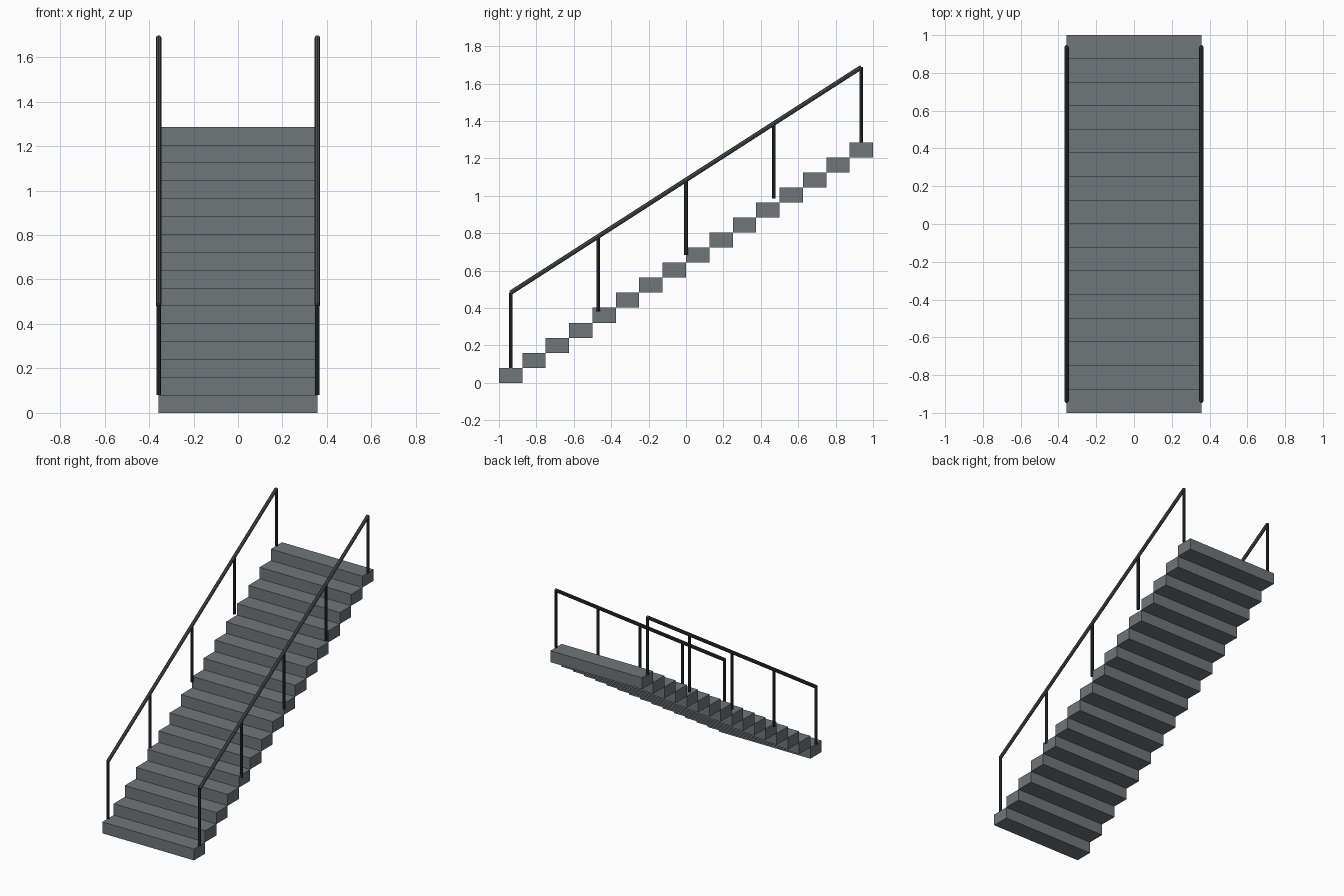
import bpy
from mathutils import Vector

if "Cube" in bpy.data.objects:
    bpy.data.objects.remove(bpy.data.objects["Cube"])

N = 16                      # number of steps
RUN, RISE = 2 / N, 1.286 / N
HALF_W = 0.357
RAIL_H = 0.402


def material(name, rgb):
    m = bpy.data.materials.new(name)
    m.diffuse_color = (*rgb, 1)
    m.use_nodes = True
    m.node_tree.nodes["Principled BSDF"].inputs["Base Color"].default_value = m.diffuse_color
    return m


step_mat = material("slate grey", (0.16, 0.18, 0.195))
post_mat = material("dark iron", (0.027, 0.034, 0.036))
rail_mat = material("rail grey", (0.075, 0.078, 0.08))


def box(name, centre, size):
    bpy.ops.mesh.primitive_cube_add(size=1, location=centre)
    o = bpy.context.object
    o.name = name
    o.scale = size
    o.data.materials.append(step_mat)


def rod(name, a, b, radius, mat):
    a, b = Vector(a), Vector(b)
    d = b - a
    bpy.ops.mesh.primitive_cylinder_add(vertices=8, radius=radius, depth=d.length, location=(a + b) / 2)
    o = bpy.context.object
    o.name = name
    o.rotation_euler = d.to_track_quat('Z', 'Y').to_euler()
    o.data.materials.append(mat)


# Block steps climbing towards the back
for i in range(N):
    box(f"step_{i + 1}", (0, -1 + RUN * (i + 0.5), RISE * (i + 0.5)), (2 * HALF_W, RUN, RISE))

# Evenly spaced posts and a sloping handrail on each side
y0, y1 = -1 + RUN / 2, 1 - RUN / 2
z0, z1 = RISE, RISE * N
for side, x in (("left", -HALF_W), ("right", HALF_W)):
    for k in range(5):
        t = k / 4
        y, z = y0 + (y1 - y0) * t, z0 + (z1 - z0) * t
        rod(f"{side}_post_{k + 1}", (x, y, z), (x, y, z + RAIL_H), 0.01, post_mat)
    rod(f"{side}_handrail", (x, y0, z0 + RAIL_H), (x, y1, z1 + RAIL_H), 0.012, rail_mat)
